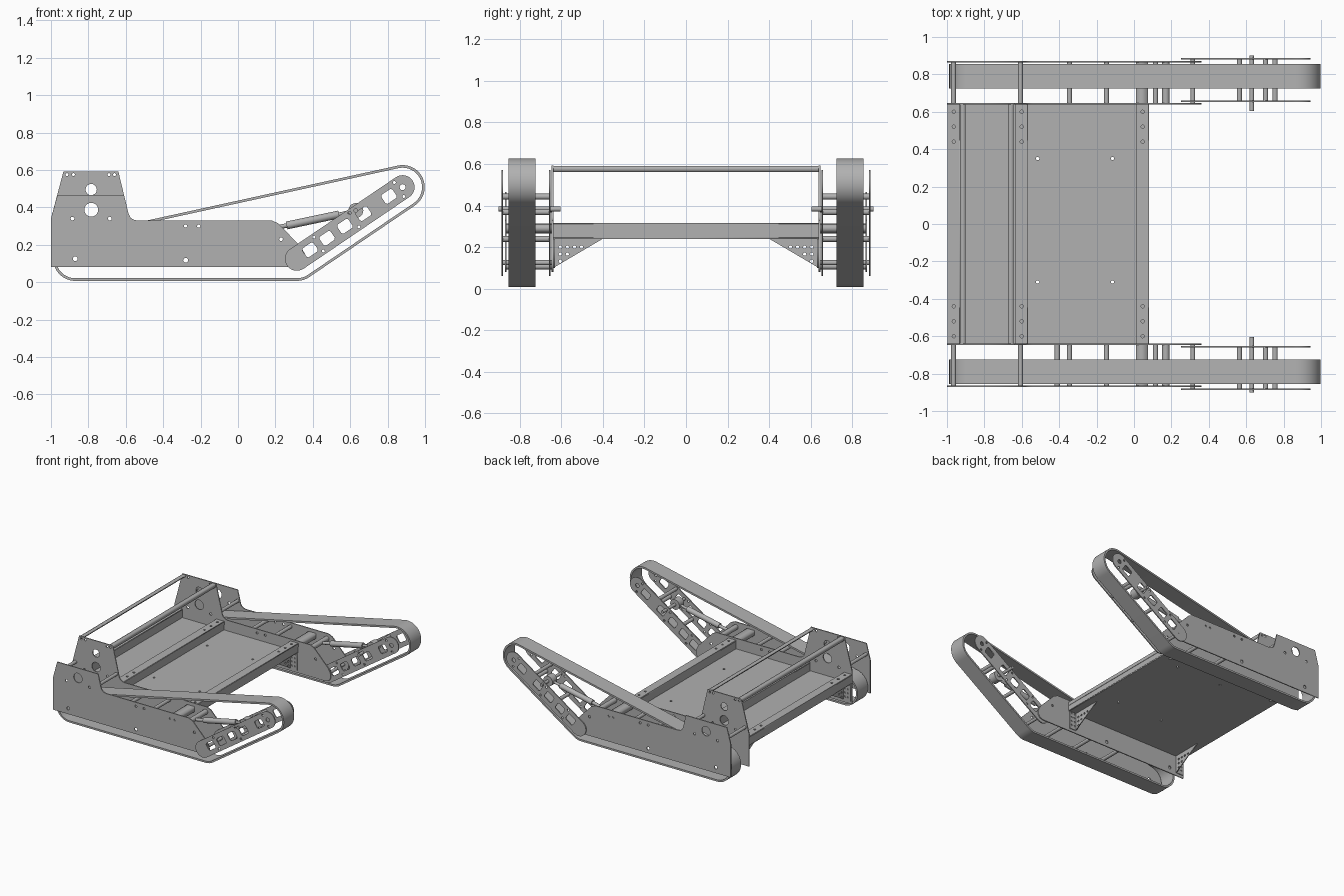
import bpy, bmesh, math
from mathutils import Matrix, Vector
from mathutils.geometry import convex_hull_2d

cube = bpy.data.objects.get("Cube")
if cube:
    bpy.data.objects.remove(cube, do_unlink=True)

GREY = (0.44, 0.44, 0.44, 1)
metal = bpy.data.materials.new("plain_grey")
metal.use_nodes = True
metal.diffuse_color = GREY
for node in metal.node_tree.nodes:
    if node.type == 'BSDF_PRINCIPLED':
        node.inputs["Base Color"].default_value = GREY

# Columns send the drawing plane of a profile into the model
PLANES = {
    'xy': Matrix.Identity(4),
    'xz': Matrix(((1, 0, 0, 0), (0, 0, -1, 0), (0, 1, 0, 0), (0, 0, 0, 1))),
    'yz': Matrix(((0, 0, 1, 0), (1, 0, 0, 0), (0, 1, 0, 0), (0, 0, 0, 1))),
}
NORMAL = {'xy': Vector((0, 0, 1)), 'xz': Vector((0, 1, 0)), 'yz': Vector((1, 0, 0))}


def add(name, mesh, smooth=False):
    mesh.materials.clear()
    mesh.materials.append(metal)
    if smooth:
        mesh.shade_smooth()
        mesh.set_sharp_from_angle(angle=math.radians(35))
    obj = bpy.data.objects.new(name, mesh)
    bpy.context.scene.collection.objects.link(obj)
    return obj


def plate(name, outline, holes, plane, at, thick, smooth=False):
    """Flat profile with cut-outs, extruded to a thickness centred on 'at'."""
    curve = bpy.data.curves.new(name, 'CURVE')
    curve.dimensions, curve.fill_mode, curve.extrude = '2D', 'BOTH', thick / 2
    for loop in [outline] + holes:
        spline = curve.splines.new('POLY')
        spline.points.add(len(loop) - 1)
        for point, (u, v) in zip(spline.points, loop):
            point.co = (u, v, 0, 1)
        spline.use_cyclic_u = True
    temp = bpy.data.objects.new(name, curve)
    bpy.context.scene.collection.objects.link(temp)
    deps = bpy.context.evaluated_depsgraph_get()
    mesh = bpy.data.meshes.new_from_object(temp.evaluated_get(deps))
    bpy.data.objects.remove(temp, do_unlink=True)
    bpy.data.curves.remove(curve)
    mesh.transform(Matrix.Translation(NORMAL[plane] * at) @ PLANES[plane])
    bm = bmesh.new()
    bm.from_mesh(mesh)
    bmesh.ops.remove_doubles(bm, verts=bm.verts, dist=1e-5)
    bmesh.ops.recalc_face_normals(bm, faces=bm.faces)
    bm.to_mesh(mesh)
    bm.free()
    return add(name, mesh, smooth)


def rod(name, a, b, r, sides=16):
    a, b = Vector(a), Vector(b)
    turn = (b - a).to_track_quat('Z', 'Y').to_matrix().to_4x4()
    bm = bmesh.new()
    bmesh.ops.create_cone(bm, cap_ends=True, segments=sides, radius1=r, radius2=r,
                          depth=(b - a).length,
                          matrix=Matrix.Translation((a + b) / 2) @ turn)
    mesh = bpy.data.meshes.new(name)
    bm.to_mesh(mesh)
    bm.free()
    return add(name, mesh, True)


def circle(u, v, r, n=12):
    return [(u + r * math.cos(math.tau * i / n), v + r * math.sin(math.tau * i / n))
            for i in range(n)]


def rect(u0, u1, v0, v1):
    return [(u0, v0), (u1, v0), (u1, v1), (u0, v1)]


def around(centres, r, n=64):
    """Outline of a band stretched around equal circles."""
    pts = [p for c in centres for p in circle(*c, r, n)]
    return [pts[i] for i in convex_hull_2d(pts)]


TAIL, PIVOT, TIP = (-0.87, 0.125), (0.315, 0.125), (0.88, 0.508)
AXLE = (0.63, 0.383)

# Side plate profiles: the tall inner one and the cropped outer one
nose = [(-0.585, 0.365), (-0.575, 0.345), (-0.56, 0.335), (-0.54, 0.33), (0.18, 0.33),
        (0.215, 0.315), (0.34, 0.185), (0.358, 0.15), (0.36, 0.115), (0.345, 0.09),
        (0.315, 0.08), (-1, 0.08), (-1, 0.34)]
inner_outline = [(-0.933, 0.593), (-0.64, 0.593)] + nose
outer_outline = [(-0.966, 0.465), (-0.609, 0.465)] + nose
side_holes = [circle(-0.785, 0.387, 0.037, 20), circle(-0.87, 0.125, 0.013),
              circle(-0.28, 0.117, 0.013), circle(-0.885, 0.34, 0.01),
              circle(-0.685, 0.34, 0.01), circle(0.23, 0.23, 0.01)]
side_holes += [circle(x, 0.3, 0.009) for x in (-0.28, -0.21)]
side_holes += [circle(x, 0.283, 0.009) for x in (0.02, 0.06)]
tower_holes = [circle(-0.785, 0.495, 0.03, 20)]
tower_holes += [circle(x, 0.575, 0.008) for x in (-0.915, -0.88, -0.69, -0.66)]

# Arm profile: windows and bolt holes laid out along the arm
start, along = Vector(PIVOT), (Vector(TIP) - Vector(PIVOT)).normalized()
across = Vector((-along.y, along.x))


def on_arm(t, w):
    return tuple(start + along * t + across * w)


arm_outline = around([PIVOT, TIP], 0.064, 32)
arm_holes = [circle(*PIVOT, 0.012), circle(*TIP, 0.016)]
for t in (0.085, 0.195, 0.31, 0.43, 0.595):
    arm_holes.append([on_arm(t + dt, w) for dt, w in (
        (-0.036, -0.02), (-0.028, -0.029), (0.028, -0.029), (0.036, -0.02),
        (0.036, 0.02), (0.028, 0.029), (-0.028, 0.029), (-0.036, 0.02))])
arm_holes += [circle(*on_arm(t, w), 0.008) for t in (0.14, 0.37, 0.66) for w in (-0.045, 0.045)]

# Left and right running gear
for s, side in ((-1, "front"), (1, "back")):
    plate(side + "_track_belt", around([TAIL, PIVOT, TIP], 0.118),
          [around([TAIL, PIVOT, TIP], 0.104)], 'xz', s * 0.79, 0.13, True)
    plate(side + "_inner_side_plate", inner_outline, side_holes + tower_holes, 'xz', s * 0.642, 0.008)
    plate(side + "_outer_side_plate", outer_outline, side_holes, 'xz', s * 0.868, 0.008)
    plate(side + "_inner_arm_plate", arm_outline, arm_holes, 'xz', s * 0.655, 0.008)
    plate(side + "_outer_arm_plate", arm_outline, arm_holes, 'xz', s * 0.884, 0.008)

    # Spacers between the side plates and between the arm plates
    spacers = [(-0.965, 0.38, 0.013), (-0.607, 0.38, 0.013), (-0.345, 0.3, 0.014),
               (-0.147, 0.3, 0.014), (-0.147, 0.107, 0.014), (0.115, 0.107, 0.014),
               (0.17, 0.29, 0.02)]
    if s < 0:
        spacers.append((-0.41, 0.107, 0.014))
    for x, z, r in spacers:
        rod(side + "_plate_spacer", (x, s * 0.64, z), (x, s * 0.872, z), r)
    for t, w in ((0.27, -0.045), (0.5, 0.045), (0.5, -0.045)):
        x, z = on_arm(t, w)
        rod(side + "_arm_spacer", (x, s * 0.652, z), (x, s * 0.888, z), 0.014)
    rod(side + "_pivot_axle", (PIVOT[0], s * 0.64, PIVOT[1]), (PIVOT[0], s * 0.888, PIVOT[1]), 0.012)
    plate(side + "_mount_block", rect(0.01, 0.075, 0.265, 0.305), [], 'xz', s * 0.755, 0.22)

    # Lifting piston with its cross axle
    ax, az = AXLE
    rod(side + "_piston_axle", (ax, s * 0.605, az), (ax, s * 0.902, az), 0.012)
    rod(side + "_piston_hub", (ax, s * 0.76, az), (ax, s * 0.82, az), 0.04, 24)
    rod(side + "_piston_tail", (0.17, s * 0.79, 0.285), (0.27, s * 0.79, 0.305), 0.012)
    rod(side + "_piston_body", (0.26, s * 0.79, 0.303), (0.54, s * 0.79, 0.362), 0.021)
    rod(side + "_piston_rod", (0.54, s * 0.79, 0.362), (ax, s * 0.79, az), 0.01)

    # Perforated corner gussets under the floor
    for end, x in (("nose", 0.012), ("tail", -0.93)):
        web_holes = [circle(s * (0.605 - 0.034 * i), 0.2 - 0.034 * j, 0.008, 10)
                     for j in range(3) for i in range(4 - j - (j > 0))]
        plate(f"{side}_{end}_gusset_web",
              [(s * 0.4, 0.24), (s * 0.638, 0.24), (s * 0.638, 0.1)], web_holes, 'yz', x, 0.006)
        x0 = x if x > 0 else x - 0.06
        flange_holes = [circle(x0 + 0.018 + 0.026 * i, 0.13 + 0.032 * j, 0.007, 10)
                        for i in range(2) for j in range(4)]
        plate(f"{side}_{end}_gusset_flange", rect(x0, x0 + 0.06, 0.1, 0.24),
              flange_holes, 'xz', s * 0.634, 0.006)

# Floor pan
plate("floor_pan", rect(-0.995, 0.075, -0.638, 0.638),
      [circle(x, y, 0.009) for x in (-0.515, -0.115) for y in (-0.31, 0.35)], 'xy', 0.243, 0.008)

# Cross rails: drilled top flange over folded webs
for name, x in (("tail", -0.998), ("middle", -0.635), ("nose", 0.011)):
    bolt_holes = [circle(x + 0.035, s * y, 0.009) for s in (-1, 1) for y in (0.44, 0.52, 0.6)]
    plate(name + "_rail_flange", rect(x, x + 0.066, -0.638, 0.638), bolt_holes, 'xy', 0.311, 0.008)
    for edge in (x + 0.003, x + 0.063):
        plate(name + "_rail_web", rect(-0.638, 0.638, 0.245, 0.308), [], 'yz', edge, 0.006)
    plate(name + "_rail_lip", rect(-0.638, 0.638, 0.285, 0.312), [], 'yz', x + 0.067, 0.004)

# Angle bars joining the tower tops
for name, x, d in (("tail", -0.93, 1), ("middle", -0.643, -1)):
    plate(name + "_tower_bar", [(x, 0.562), (x + d * 0.007, 0.562), (x + d * 0.007, 0.583),
                                (x + d * 0.03, 0.583), (x + d * 0.03, 0.59), (x, 0.59)],
          [], 'xz', 0, 1.276)
